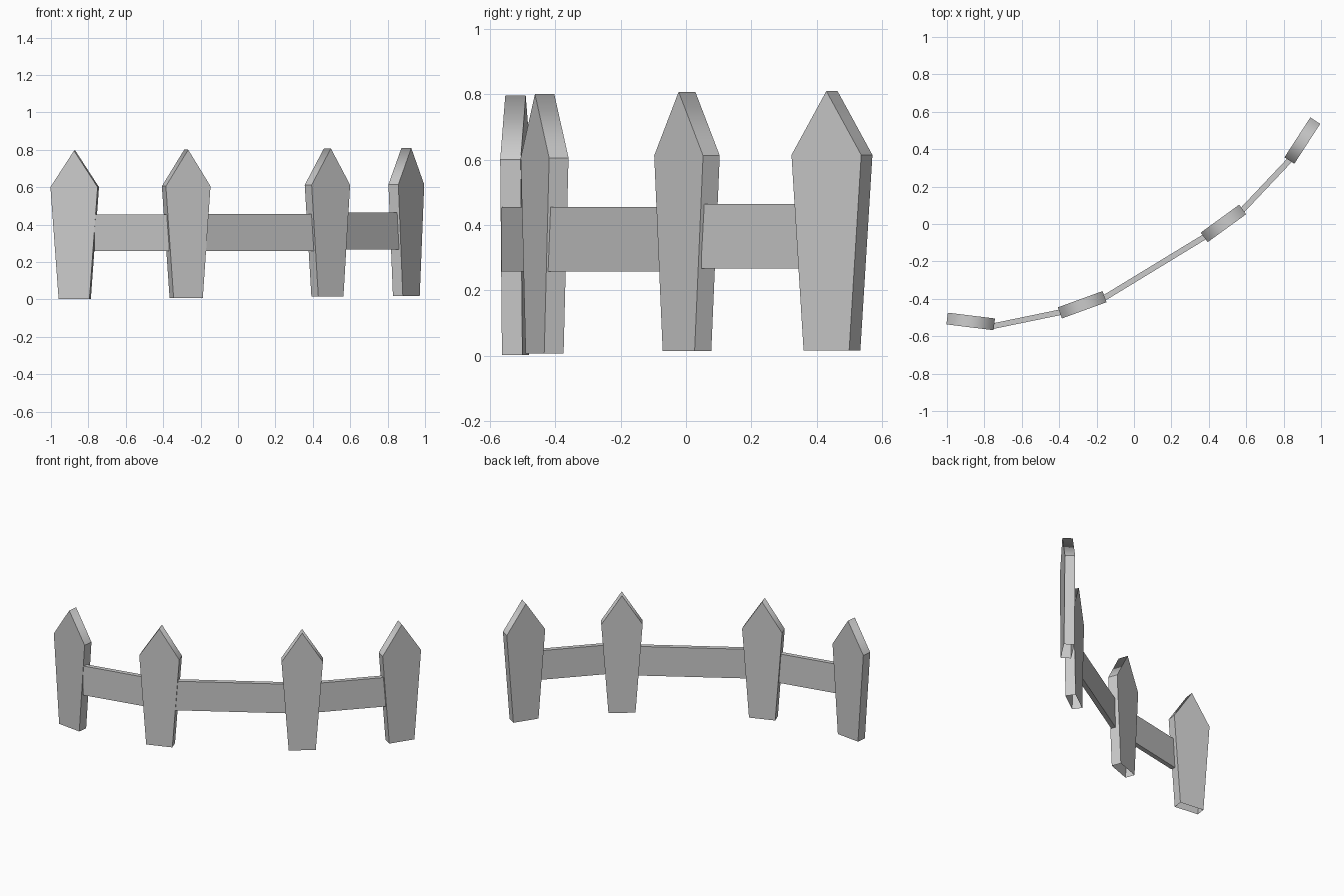
import bpy, bmesh
from math import cos, sin, radians
from mathutils import Vector, Matrix

if "Cube" in bpy.data.objects:
    bpy.data.objects.remove(bpy.data.objects["Cube"])

# Picket outline (width, height): tapered body with a pointed top
PROFILE = [(-0.083, 0), (0.083, 0), (0.127, 0.597), (0, 0.792), (-0.127, 0.597)]


def finish(bm, name, matrix):
    mesh = bpy.data.meshes.new(name)
    bm.to_mesh(mesh)
    bm.free()
    obj = bpy.data.objects.new(name, mesh)
    obj.matrix_world = matrix
    bpy.context.collection.objects.link(obj)
    return obj


def picket(name, x, y, z, angle, thick=0.063):
    bm = bmesh.new()
    front = [bm.verts.new((px, -thick / 2, pz)) for px, pz in PROFILE]
    back = [bm.verts.new((px, thick / 2, pz)) for px, pz in PROFILE]
    bm.faces.new(front)
    bm.faces.new(back[::-1])
    # Sides and roof; the underside stays open
    for i in range(1, 5):
        j = (i + 1) % 5
        bm.faces.new((front[j], front[i], back[i], back[j]))
    # Only the ridge is shaded smooth
    for f in bm.faces:
        f.smooth = True
    for e in bm.edges:
        e.smooth = all(v in (front[3], back[3]) for v in e.verts)
    bm.normal_update()
    finish(bm, name, Matrix.Translation((x, y, z)) @ Matrix.Rotation(radians(angle), 4, 'Z'))


def rail(name, a, b, z, height=0.197, thick=0.03, inset=0.012):
    a, b = Vector(a), Vector(b)
    d = b - a
    bm = bmesh.new()
    bmesh.ops.create_cube(bm, size=1)
    bmesh.ops.scale(bm, vec=(d.length + 2 * inset, thick, height), verts=bm.verts)
    rot = Vector((1, 0)).angle_signed(d)
    mid = (a + b) / 2
    finish(bm, name, Matrix.Translation((mid.x, mid.y, z)) @ Matrix.Rotation(-rot, 4, 'Z'))


# Four pickets along a curved line
for i, p in enumerate([(-0.873, -0.521, 0.003, -7), (-0.277, -0.432, 0.008, 20),
                       (0.478, 0.003, 0.015, 36), (0.9, 0.446, 0.017, 57)]):
    picket(f"fence_picket_{i + 1}", *p)

# Rails joining neighbouring pickets
for i, r in enumerate([((-0.758, -0.547), (-0.385, -0.47), 0.356),
                       ((-0.17, -0.402), (0.388, -0.062), 0.357),
                       ((0.572, 0.066), (0.842, 0.352), 0.365)]):
    rail(f"fence_rail_{i + 1}", *r)
